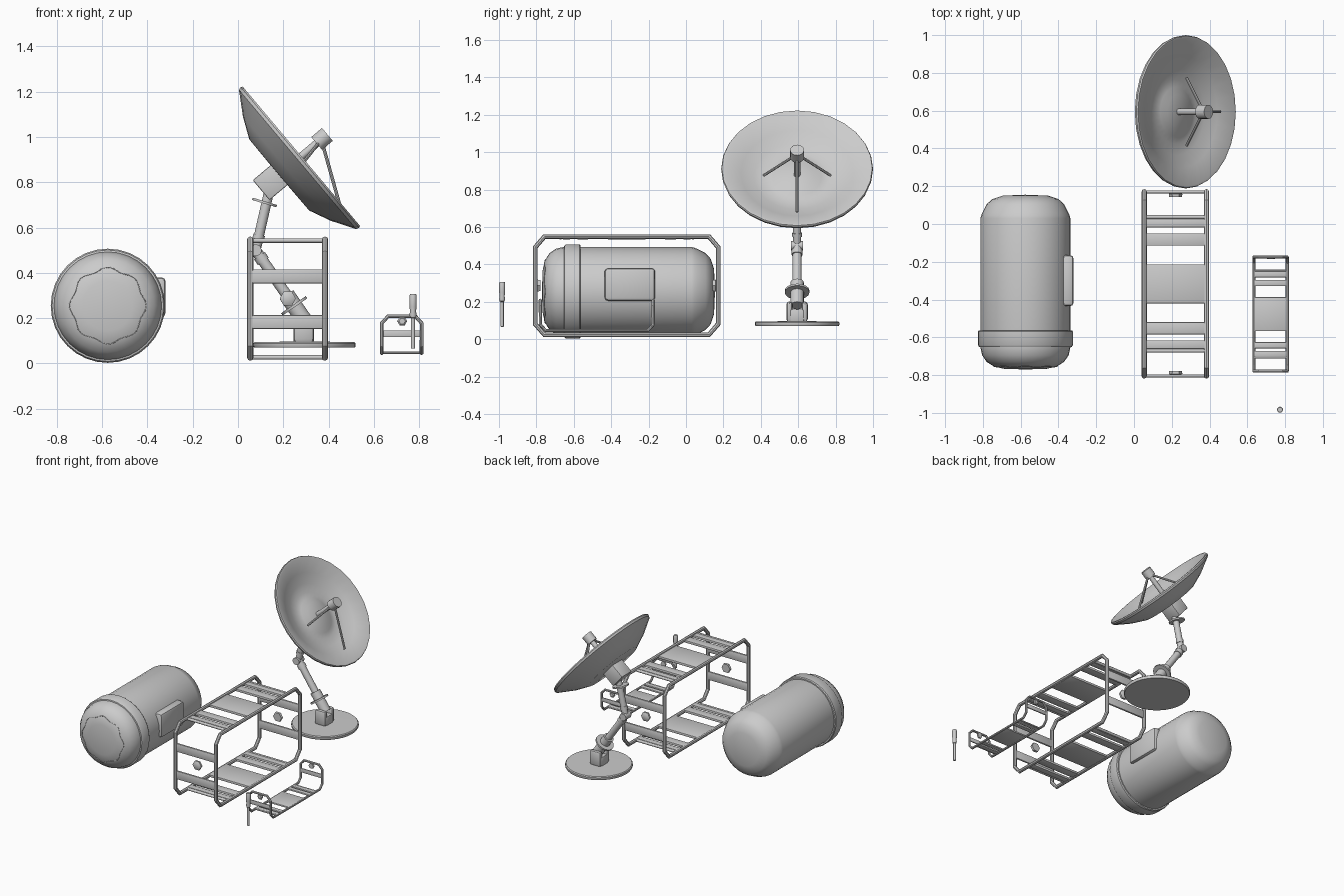
import bpy, bmesh, math
from mathutils import Vector, Matrix

if "Cube" in bpy.data.objects:
    bpy.data.objects.remove(bpy.data.objects["Cube"])


def finish(name, bm):
    bmesh.ops.recalc_face_normals(bm, faces=bm.faces)
    me = bpy.data.meshes.new(name)
    bm.to_mesh(me)
    bm.free()
    ob = bpy.data.objects.new(name, me)
    bpy.context.collection.objects.link(ob)
    return ob


def lathe(name, profile, origin, axis, n=24):
    """Spin (radius, height) points about an axis starting at origin."""
    bm = bmesh.new()
    vs = [bm.verts.new((r, 0, h)) for r, h in profile]
    es = [bm.edges.new(p) for p in zip(vs, vs[1:])]
    bmesh.ops.spin(bm, geom=vs + es, cent=(0, 0, 0), axis=(0, 0, 1),
                   angle=math.tau, steps=n)
    bmesh.ops.remove_doubles(bm, verts=bm.verts, dist=1e-5)
    bmesh.ops.dissolve_degenerate(bm, edges=bm.edges, dist=1e-6)
    ob = finish(name, bm)
    q = Vector(axis).to_track_quat('Z', 'Y')
    ob.matrix_world = Matrix.Translation(origin) @ q.to_matrix().to_4x4()
    return ob


def rod(name, a, b, r, n=16):
    a, b = Vector(a), Vector(b)
    d = (b - a).length
    return lathe(name, [(0, 0), (r, 0), (r, d), (0, d)], a, b - a, n)


def box(name, centre, size, bevel=0.0, axis=(0, 0, 1)):
    bm = bmesh.new()
    bmesh.ops.create_cube(bm, size=1)
    bmesh.ops.scale(bm, vec=size, verts=bm.verts)
    ob = finish(name, bm)
    q = Vector(axis).to_track_quat('Z', 'Y')
    ob.matrix_world = Matrix.Translation(centre) @ q.to_matrix().to_4x4()
    if bevel:
        m = ob.modifiers.new("bevel", 'BEVEL')
        m.width, m.segments = bevel, 2
    return ob


def tube(name, pts, r):
    """Closed bent pipe through the points."""
    cu = bpy.data.curves.new(name, 'CURVE')
    cu.dimensions = '3D'
    cu.bevel_depth, cu.bevel_resolution = r, 2
    sp = cu.splines.new('POLY')
    sp.points.add(len(pts) - 1)
    for p, co in zip(sp.points, pts):
        p.co = (*co, 1)
    sp.use_cyclic_u = True
    ob = bpy.data.objects.new(name, cu)
    bpy.context.collection.objects.link(ob)
    return ob


# --- storage tank lying along y ---
TX, TZ = -0.575, 0.255
lathe("tank_body", [(0, -0.77), (0.11, -0.767), (0.165, -0.755), (0.205, -0.73), (0.229, -0.695),
                    (0.238, -0.655), (0.238, 0.03), (0.234, 0.045), (0.228, 0.06), (0.205, 0.105),
                    (0.175, 0.132), (0.12, 0.15), (0, 0.155)], (TX, 0, TZ), (0, 1, 0), 32)
lathe("tank_collar", [(0.225, -0.655), (0.246, -0.65), (0.252, -0.64), (0.252, -0.57),
                      (0.247, -0.563), (0.225, -0.563)], (TX, 0, TZ), (0, 1, 0), 32)
wave = []
for i in range(64):
    t = math.tau * i / 64
    r = 0.163 + 0.007 * math.cos(8 * t)
    wave.append((TX + r * math.cos(t), -0.7555 + (r - 0.163) * 0.4, TZ + r * math.sin(t)))
tube("tank_end_seam", wave, 0.002)
box("tank_hatch", (-0.352, -0.3, 0.293), (0.064, 0.27, 0.175), 0.018)

# --- large carrying rack: two chamfered loops joined by slats ---
RY = -0.317
for x in (0.054, 0.384):
    loop = []
    for sy, sz in ((1, 1), (1, -1), (-1, -1), (-1, 1)):
        corner = [(x, RY + sy * 0.44, 0.2865 + sz * 0.262), (x, RY + sy * 0.489, 0.2865 + sz * 0.205)]
        loop += corner if sy * sz > 0 else corner[::-1]
    tube("rack_side_loop", loop, 0.0135)
for z in (0.543, 0.027):
    box("rack_centre_panel", (0.219, RY, z), (0.33, 0.207, 0.018), 0.004)
    for s in (-1, 1):
        for off, w in ((0.235, 0.064), (0.322, 0.045)):
            box("rack_slat", (0.219, RY + s * off, z), (0.33, w, 0.018), 0.004)
        rod("rack_cross_rod", (0.054, RY + s * 0.354, z), (0.384, RY + s * 0.354, z), 0.01, 12)
for s in (-1, 1):
    for z in (0.385, 0.183):
        box("rack_end_slat", (0.219, RY + s * 0.487, z), (0.33, 0.016, 0.062), 0.006)
    lathe("rack_end_knob", [(0, -0.012), (0.034, -0.012), (0.036, 0.004), (0.022, 0.012), (0, 0.012)],
          (0.22, RY + s * 0.472, 0.287), (0, s, 0), 6)

# --- small open rack: floor rails that turn up into an arch at each end ---
SX, SY = 0.723, -0.477
path = []
for s in (1, -1):
    half = [(s * 0.088, s * 0.225, 0.046), (s * 0.088, s * 0.272, 0.046), (s * 0.088, s * 0.302, 0.078),
            (s * 0.088, s * 0.302, 0.178), (s * 0.06, s * 0.302, 0.209), (-s * 0.06, s * 0.302, 0.209),
            (-s * 0.088, s * 0.302, 0.178), (-s * 0.088, s * 0.302, 0.078), (-s * 0.088, s * 0.272, 0.046)]
    path += half
tube("small_rack_frame", [(SX + a, SY + b, c) for a, b, c in path], 0.0085)
box("small_rack_panel", (SX, SY, 0.047), (0.176, 0.18, 0.012), 0.003)
for s in (-1, 1):
    for off in (0.165, 0.211):
        box("small_rack_slat", (SX, SY + s * off, 0.047), (0.176, 0.032, 0.012), 0.003)
    rod("small_rack_rod", (SX - 0.088, SY + s * 0.23, 0.047), (SX + 0.088, SY + s * 0.23, 0.047), 0.006, 10)
    box("small_rack_end_slat", (SX, SY + s * 0.301, 0.131), (0.176, 0.01, 0.03), 0.003)
    lathe("small_rack_knob", [(0, -0.008), (0.02, -0.008), (0.022, 0.002), (0.014, 0.008), (0, 0.008)],
          (SX + 0.002, SY + s * 0.3, 0.187), (0, s, 0), 6)

# --- hand tool standing upright ---
lathe("tool", [(0, 0.065), (0.009, 0.067), (0.009, 0.2), (0.013, 0.203), (0.016, 0.215), (0.013, 0.232),
               (0.016, 0.25), (0.016, 0.3), (0.013, 0.307), (0, 0.307)], (0.773, -0.983, 0), (0, 0, 1), 12)

# --- antenna base and jointed arm ---
DY = 0.594
lathe("dish_base", [(0, 0.07), (0.222, 0.07), (0.226, 0.076), (0.226, 0.089), (0.22, 0.095), (0, 0.097)],
      (0.294, DY, 0), (0, 0, 1), 32)
box("base_block", (0.29, DY, 0.125), (0.09, 0.075, 0.07), 0.008)
for s in (-1, 1):
    box("base_cheek", (0.29, DY + s * 0.041, 0.147), (0.09, 0.032, 0.11), 0.018)
lower, elbow, top = Vector((0.3, DY, 0.18)), Vector((0.078, DY, 0.5)), Vector((0.135, DY, 0.75))
d = (elbow - lower).normalized()
rod("lower_arm_socket", lower, lower + d * 0.15, 0.036)
rod("lower_arm", lower, elbow, 0.024)
rod("lower_arm_flange", lower + d * 0.085, lower + d * 0.097, 0.066)
rod("lower_arm_collar", elbow - d * 0.06, elbow - d * 0.03, 0.029)
rod("elbow_pin", elbow - Vector((0, 0.032, 0)), elbow + Vector((0, 0.032, 0)), 0.026)
u = (top - elbow).normalized()
rod("upper_arm", elbow, top, 0.022)
rod("upper_arm_collar", elbow + u * 0.05, elbow + u * 0.07, 0.026)
rod("upper_arm_flange", (0.116, DY, 0.706), (0.119, DY, 0.716), 0.056)

# --- dish facing up and to the right ---
N = Vector((0.765, 0, 0.644)).normalized()
C = Vector((0.28, DY, 0.915))
lathe("dish", [(0, -0.13), (0.205, -0.128), (0.3, -0.085), (0.402, -0.022), (0.406, -0.008), (0.402, 0),
               (0.39, 0), (0.3, -0.042), (0.23, -0.07), (0.17, -0.083), (0.13, -0.076), (0.09, -0.06),
               (0, -0.055)], C, N, 28)
box("dish_mount", C - N * 0.175, (0.115, 0.115, 0.115), 0.006, N)
rod("feed_tube", C - N * 0.06, C + N * 0.1, 0.017)
rod("feed_head", C + N * 0.088, C + N * 0.15, 0.037, 16)
for end in ((0.278, DY + 0.18, 0.875), (0.278, DY - 0.18, 0.875), (0.455, DY, 0.68)):
    rod("feed_strut", C + N * 0.115, end, 0.0075, 8)

# convert pipes and modifiers to mesh, then smooth
bpy.ops.object.select_all(action='SELECT')
bpy.context.view_layer.objects.active = bpy.context.selected_objects[0]
bpy.ops.object.convert(target='MESH')
bpy.ops.object.shade_smooth_by_angle(angle=math.radians(35))
